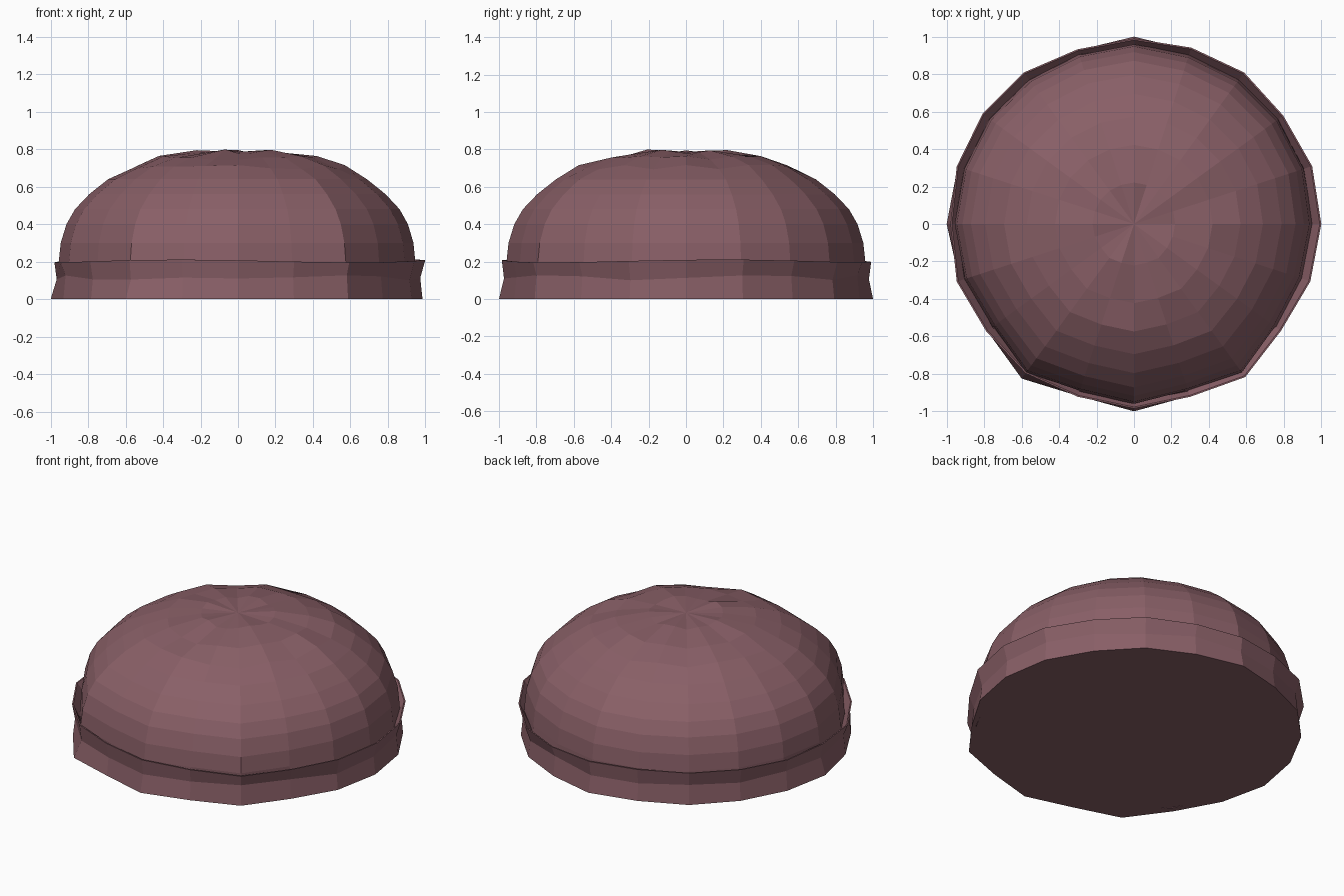
import bpy, bmesh, math, random

if "Cube" in bpy.data.objects:
    bpy.data.objects.remove(bpy.data.objects["Cube"])

random.seed(4)
SIDES = 20

mat = bpy.data.materials.new("dusty_mauve")
mat.diffuse_color = (0.25, 0.115, 0.135, 1)
mat.use_nodes = True
mat.node_tree.nodes["Principled BSDF"].inputs["Base Color"].default_value = mat.diffuse_color


def lathe(name, loops, apex=None, base_cap=False, closed=False):
    """Skin a stack of rings; each ring is a list of (radius, z) around the axis."""
    bm = bmesh.new()
    rings = []
    for loop in loops:
        ring = []
        for i, (r, z) in enumerate(loop):
            a = 2 * math.pi * i / SIDES
            ring.append(bm.verts.new((r * math.cos(a), r * math.sin(a), z)))
        rings.append(ring)
    pairs = list(zip(rings, rings[1:]))
    if closed:
        pairs.append((rings[-1], rings[0]))
    for lo, hi in pairs:
        for i in range(SIDES):
            j = (i + 1) % SIDES
            bm.faces.new((lo[i], lo[j], hi[j], hi[i]))
    if apex is not None:
        top = bm.verts.new((0, 0, apex))
        for i in range(SIDES):
            bm.faces.new((rings[-1][i], rings[-1][(i + 1) % SIDES], top))
    if base_cap:
        bm.faces.new(rings[0][::-1])
    bmesh.ops.recalc_face_normals(bm, faces=bm.faces)
    mesh = bpy.data.meshes.new(name)
    bm.to_mesh(mesh)
    bm.free()
    mesh.materials.append(mat)
    obj = bpy.data.objects.new(name, mesh)
    bpy.context.collection.objects.link(obj)
    return obj


# Dome: uneven hand-shaped outline that relaxes towards the crown
outline = [.943, .95, .945, .945, .94, .957, .945, .945, .95, .95,
           .955, .945, .92, .98, .93, .958, .927, .98, .925, .93]
profile = [(.95, 0), (.96, .10), (.95, .20), (.94, .30), (.91, .40), (.865, .48),
           (.79, .56), (.69, .64), (.57, .705), (.42, .755), (.22, .788)]
dome_loops = []
for r, z in profile:
    k = 1 - 0.5 * z / 0.8
    dz = 0.012 if z > 0.7 else 0
    dome_loops.append([(r * (1 + (o / .947 - 1) * k),
                        min(.8, z + random.uniform(-dz, dz))) for o in outline])
# Base stays inside the band
dome_loops[0] = [(min(r, .95), 0) for r, z in dome_loops[0]]
dome_loops[1] = [(min(r, .955), z) for r, z in dome_loops[1]]
lathe("dome", dome_loops, apex=.786, base_cap=True)

# Band: pinched in the middle, flared at the top and bottom edges
bottom = [.985, .985, .97, .98, .975, 1.0, .975, .99, .985, .99,
          1.0, .98, .97, 1.02, .965, 1.0, .965, 1.0, .955, .975]
top = [1.0, 1.0, .985, 1.0, .99, .99, .98, 1.0, 1.0, .995,
       .98, .995, .975, .985, .97, .985, .97, 1.01, .97, .99]
middle = [(min(b, t) - .012, .115 + random.uniform(-.015, .015))
          for b, t in zip(bottom, top)]
rim = [(t, .203 + .008 * math.sin(2 * math.pi * i * 3 / SIDES + 1))
       for i, t in enumerate(top)]
lathe("band", [
    [(.93, 0)] * SIDES,
    [(b, 0) for b in bottom],
    middle,
    rim,
    [(t - .008, z) for t, z in rim],
    [(.935, .13)] * SIDES,
], closed=True)
